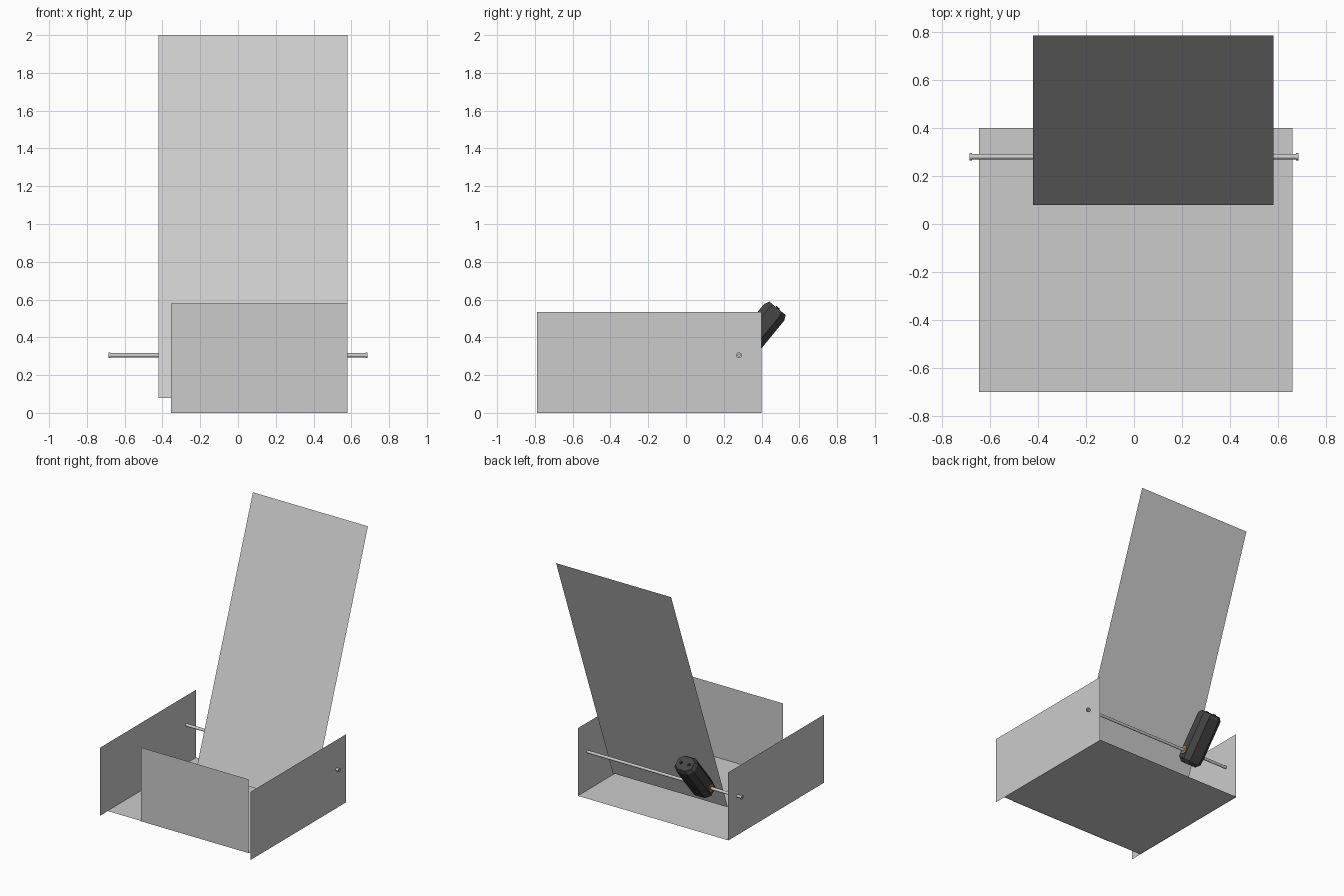
import bpy, bmesh, math
from mathutils import Matrix, Vector

if "Cube" in bpy.data.objects:
    bpy.data.objects.remove(bpy.data.objects["Cube"])


def finish(name, bm, colour=None):
    bmesh.ops.recalc_face_normals(bm, faces=bm.faces)
    me = bpy.data.meshes.new(name)
    bm.to_mesh(me)
    bm.free()
    ob = bpy.data.objects.new(name, me)
    bpy.context.collection.objects.link(ob)
    if colour:
        mat = bpy.data.materials.new(name + "_paint")
        mat.diffuse_color = (*colour, 1)
        mat.use_nodes = True
        mat.node_tree.nodes["Principled BSDF"].inputs["Base Color"].default_value = mat.diffuse_color
        me.materials.append(mat)
    return ob


def sheet(name, corners):
    bm = bmesh.new()
    bm.faces.new([bm.verts.new(c) for c in corners])
    return finish(name, bm)


def lathe(name, profile, frame, colour=None, sides=20, closed=False):
    """Rings of (radius, height) joined along the local z axis of frame."""
    bm = bmesh.new()
    rings = [[bm.verts.new(frame @ Vector((r * math.cos(2 * math.pi * i / sides),
                                           r * math.sin(2 * math.pi * i / sides), h)))
              for i in range(sides)] for r, h in profile]
    pairs = list(zip(rings, rings[1:]))
    if closed:
        pairs.append((rings[-1], rings[0]))
    else:
        bm.faces.new(rings[0])
        bm.faces.new(rings[-1])
    for a, b in pairs:
        for i in range(sides):
            j = (i + 1) % sides
            bm.faces.new((a[i], a[j], b[j], b[i]))
    return finish(name, bm, colour)


# Thin sheet panels
L, R, F, B = -0.645, 0.66, -0.70, 0.40
sheet("floor", [(L, F, 0.003), (R, F, 0.003), (R, B, 0.003), (L, B, 0.003)])
for name, x in (("left_wall", L), ("right_wall", R)):
    sheet(name, [(x, -0.79, 0), (x, B, 0), (x, B, 0.535), (x, -0.79, 0.535)])
sheet("front_panel", [(-0.355, F, 0), (0.58, F, 0), (0.58, F, 0.58), (-0.355, F, 0.58)])
sheet("tilted_board", [(-0.42, 0.08, 0.08), (0.58, 0.08, 0.08),
                       (0.58, 0.785, 2), (-0.42, 0.785, 2)])

# Hollow axle with slightly raised end rims
AY, AZ = 0.28, 0.305
along_x = Matrix.Translation((0, AY, AZ)) @ Matrix.Rotation(math.pi / 2, 4, 'Y')
axle = lathe("axle", [(0.006, -0.685), (0.015, -0.685), (0.015, -0.675), (0.011, -0.675),
                      (0.011, 0.675), (0.015, 0.675), (0.015, 0.685), (0.006, 0.685)],
             along_x, (0.6, 0.6, 0.58), closed=True)

# Motor body: chamfered octagonal block leaning back from the axle
MX = -0.33
up = Vector((0, 0.635, 0.773)).normalized()
side = Vector((1, 0, 0))
deep = up.cross(side)
frame = Matrix((side, deep, up)).transposed().to_4x4()
frame.translation = (MX, AY, AZ)
outline = [(0.085, 0.035), (0.045, 0.069), (-0.045, 0.069), (-0.085, 0.035),
           (-0.085, -0.035), (-0.045, -0.069), (0.045, -0.069), (0.085, -0.035)]
bm = bmesh.new()
rings = [[bm.verts.new(frame @ Vector((x * k, y * k, h))) for x, y in outline]
         for k, h in ((0.65, -0.085), (0.95, -0.055), (1, 0.0), (1, 0.295), (0.8, 0.322))]
for a, b in zip(rings, rings[1:]):
    for i in range(8):
        j = (i + 1) % 8
        bm.faces.new((a[i], a[j], b[j], b[i]))
bm.faces.new(rings[0])
bm.faces.new(rings[-1])
finish("motor_body", bm, (0.06, 0.06, 0.06))

# Terminals on the motor end
for i, x in enumerate((-0.035, 0.035)):
    lathe(f"motor_terminal_{i + 1}", [(0.012, 0.315), (0.012, 0.328)],
          frame @ Matrix.Translation((x, 0, 0)), (0.02, 0.02, 0.02), 12)

# Copper bushings where the axle passes through the motor
for i, s in enumerate((-1, 1)):
    lathe(f"motor_bushing_{i + 1}", [(0.03, s * 0.078), (0.03, s * 0.09)],
          Matrix.Translation((MX, 0, 0)) @ along_x, (0.4, 0.2, 0.1), 16)

# Smooth the round axle
bpy.ops.object.select_all(action='DESELECT')
axle.select_set(True)
bpy.context.view_layer.objects.active = axle
bpy.ops.object.shade_smooth_by_angle()
